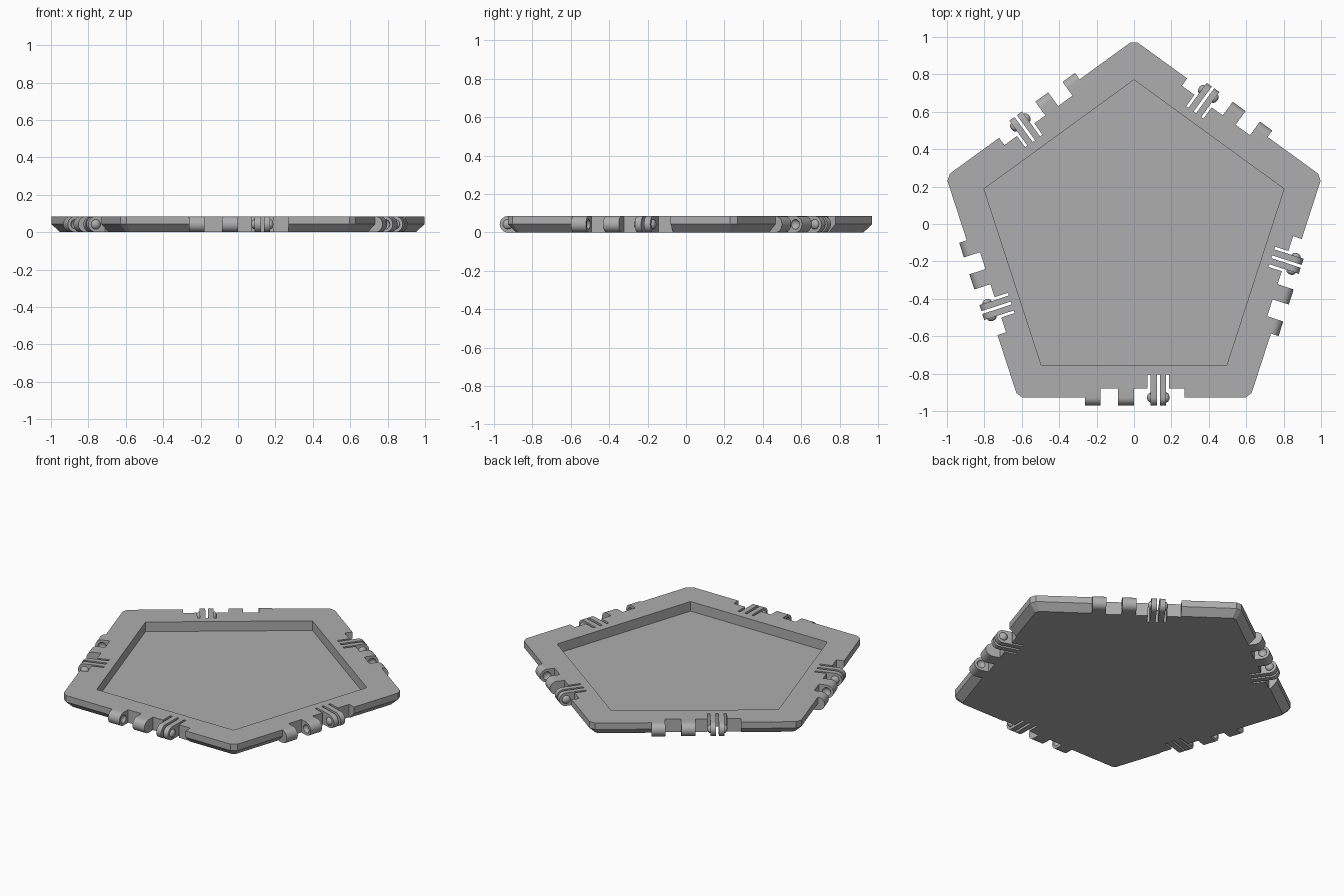
import bpy, bmesh, math
from mathutils import Matrix, Vector

if "Cube" in bpy.data.objects:
    bpy.data.objects.remove(bpy.data.objects["Cube"], do_unlink=True)

H = 0.085                 # plate height
R_OUT = 1.057             # corner radius before clipping
APO = R_OUT * math.cos(math.pi / 5)
CY = -0.0725              # pentagon centre
R_IN = 0.843              # pocket corner radius
FLOOR = 0.022
NOTCH = APO - 0.048       # back of the hinge notch
SLOT = APO - 0.123        # back of the clip slots

grey = bpy.data.materials.new("plain grey")
grey.use_nodes = True
grey.diffuse_color = (0.42, 0.42, 0.42, 1)
grey.node_tree.nodes["Principled BSDF"].inputs["Base Color"].default_value = (0.42, 0.42, 0.42, 1)


def side_matrix(k):
    return Matrix.Translation((0, CY, 0)) @ Matrix.Rotation(math.tau * k / 5, 4, 'Z')


def loft(bm, rings):
    """Closed solid through rings of equal point count."""
    loops = [[bm.verts.new(p) for p in ring] for ring in rings]
    n = len(loops[0])
    for a, b in zip(loops, loops[1:]):
        for i in range(n):
            bm.faces.new((a[i], a[(i + 1) % n], b[(i + 1) % n], b[i]))
    bm.faces.new(loops[0][::-1])
    bm.faces.new(loops[-1])


def make(name, bm, smooth=False):
    bmesh.ops.recalc_face_normals(bm, faces=bm.faces)
    mesh = bpy.data.meshes.new(name)
    bm.to_mesh(mesh)
    bm.free()
    mesh.materials.append(grey)
    ob = bpy.data.objects.new(name, mesh)
    bpy.context.collection.objects.link(ob)
    if smooth:
        smooth_edges(ob)
    return ob


def smooth_edges(ob):
    bpy.ops.object.select_all(action='DESELECT')
    ob.select_set(True)
    bpy.context.view_layer.objects.active = ob
    bpy.ops.object.shade_smooth_by_angle(angle=math.radians(35))


def cut(ob, cutter):
    mod = ob.modifiers.new("cut", 'BOOLEAN')
    mod.operation = 'DIFFERENCE'
    mod.solver = 'EXACT'
    mod.object = cutter
    bpy.context.view_layer.objects.active = ob
    bpy.ops.object.modifier_apply(modifier=mod.name)
    bpy.data.objects.remove(cutter, do_unlink=True)


def pentagon(radius, z, clip=0.0):
    corners = [Vector((radius * math.sin(math.tau * i / 5),
                       radius * math.cos(math.tau * i / 5) + CY, z)) for i in range(5)]
    if not clip:
        return corners
    pts = []
    for i, c in enumerate(corners):
        for other in (corners[i - 1], corners[(i + 1) % 5]):
            pts.append(c + (other - c).normalized() * clip)
    return pts


def lug(bm, u0, u1, root):
    """Rounded hinge tab from u0 to u1 along the edge."""
    r = H / 2
    profile = [(-root, 0), (-root, H)]
    for i in range(17):
        a = math.pi / 2 + math.pi * i / 16
        profile.append((-APO + r * math.cos(a), r + r * math.sin(a)))
    loft(bm, [[(u, y, z) for y, z in profile] for u in (u0, u1)])


def bump(bm, u):
    m = Matrix.Translation((u, -APO, H / 2)) @ Matrix.Diagonal((0.018, 0.026, 0.026, 1))
    m = m @ Matrix.Rotation(math.pi / 2, 4, 'Y')
    bmesh.ops.create_uvsphere(bm, u_segments=20, v_segments=12, radius=1, matrix=m)


# Pentagon plate with bevelled underside
bm = bmesh.new()
loft(bm, [pentagon(R_OUT - 0.052, 0, 0.015), pentagon(R_OUT, 0.043, 0.025),
          pentagon(R_OUT, H, 0.025)])
plate = make("plate", bm)

# Tray pocket
bm = bmesh.new()
loft(bm, [pentagon(R_IN, FLOOR), pentagon(R_IN, H + 0.1)])
cut(plate, make("pocket_cutter", bm))

# Hinge notches, each with a deeper clip recess
outline = [(-0.26, -1), (0.27, -1), (0.27, -NOTCH), (0.187, -NOTCH), (0.187, -SLOT),
           (0.073, -SLOT), (0.073, -NOTCH), (-0.26, -NOTCH)]
bm = bmesh.new()
for k in range(5):
    m = side_matrix(k)
    loft(bm, [[m @ Vector((x, y, z)) for x, y in outline] for z in (-0.1, H + 0.1)])
cut(plate, make("notch_cutter", bm))

for k in range(5):
    # Pair of knuckles with dimples on their facing sides
    bm = bmesh.new()
    lug(bm, -0.262, -0.18, NOTCH - 0.002)
    lug(bm, -0.085, 0.0, NOTCH - 0.002)
    knuckles = make(f"hinge_knuckles_{k + 1}", bm)
    bm = bmesh.new()
    bump(bm, -0.18)
    bump(bm, -0.085)
    cut(knuckles, make("dimple_cutter", bm))
    smooth_edges(knuckles)

    # Two springy clip arms with outward bumps
    bm = bmesh.new()
    lug(bm, 0.088, 0.122, SLOT - 0.004)
    lug(bm, 0.138, 0.172, SLOT - 0.004)
    bump(bm, 0.088)
    bump(bm, 0.172)
    clip = make(f"hinge_clip_{k + 1}", bm, smooth=True)

    for ob in (knuckles, clip):
        ob.matrix_world = side_matrix(k)
